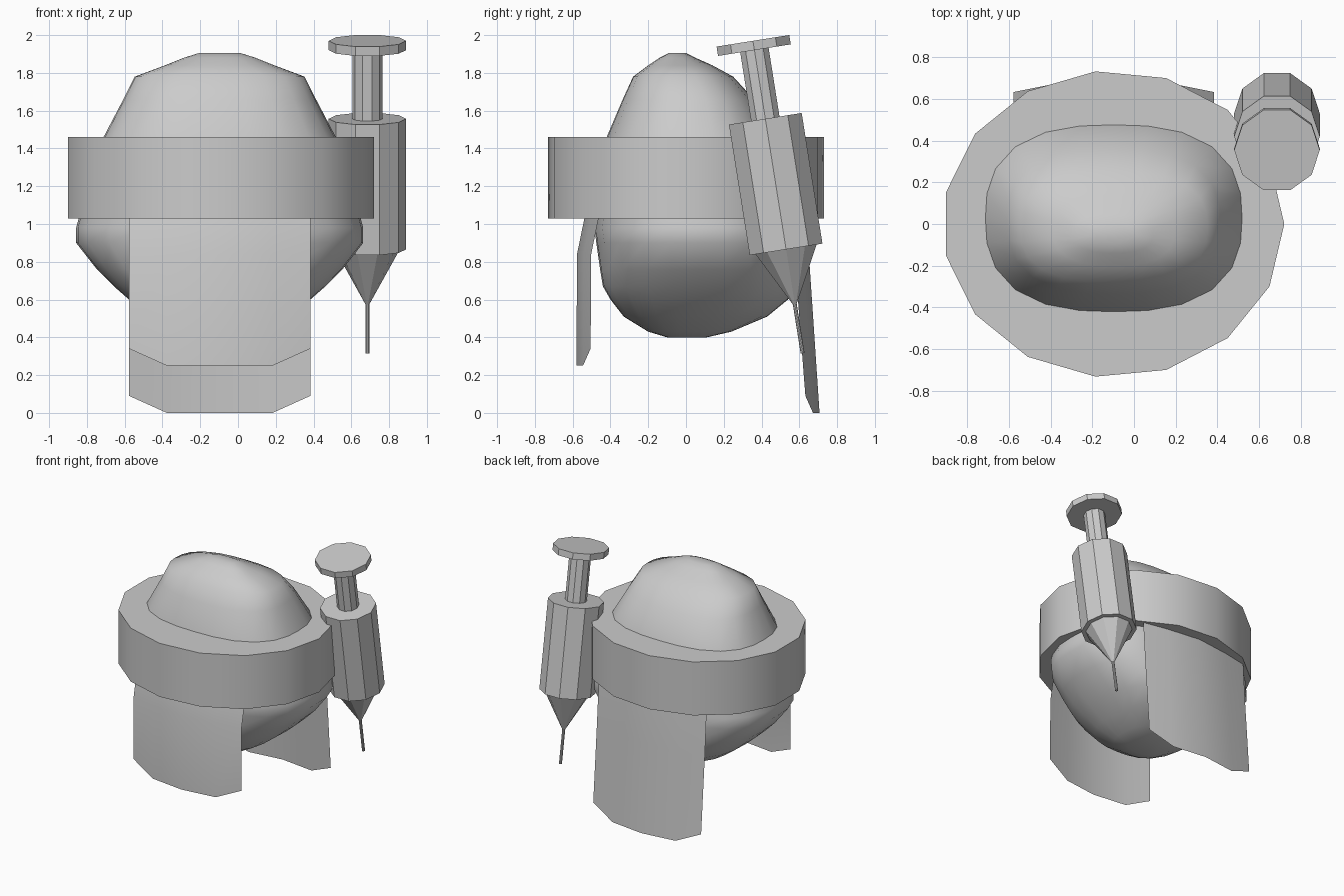
import bpy, math
from mathutils import Matrix

if "Cube" in bpy.data.objects:
    bpy.data.objects.remove(bpy.data.objects["Cube"])


def make(name, verts, faces, matrix=None, angle=30):
    me = bpy.data.meshes.new(name)
    me.from_pydata(verts, [], faces)
    ob = bpy.data.objects.new(name, me)
    bpy.context.collection.objects.link(ob)
    if matrix:
        ob.matrix_world = matrix
    bpy.ops.object.select_all(action='DESELECT')
    ob.select_set(True)
    bpy.context.view_layer.objects.active = ob
    bpy.ops.object.shade_smooth_by_angle(angle=math.radians(angle))
    return ob


def loft(name, rows, n, cx=0, power=2, matrix=None, angle=30):
    """Stack of superellipse loops, bottom to top: (z, half width x, y centre, half depth y)."""
    verts, faces = [], []
    for z, rx, cy, ry in rows:
        for i in range(n):
            a = 2 * math.pi * i / n
            c, s = math.cos(a), math.sin(a)
            k = (abs(c) ** power + abs(s) ** power) ** (-1 / power)
            verts.append((cx + rx * k * c, cy + ry * k * s, z))
    for r in range(len(rows) - 1):
        for i in range(n):
            j = (i + 1) % n
            faces.append((r * n + i, r * n + j, (r + 1) * n + j, (r + 1) * n + i))
    faces.append(tuple(reversed(range(n))))
    faces.append(tuple(range((len(rows) - 1) * n, len(rows) * n)))
    return make(name, verts, faces, matrix, angle)


# Lumpy rounded body: (z, half width, front y, back y)
profile = [
    (0.40, 0.12, -0.10, 0.11), (0.43, 0.22, -0.20, 0.24), (0.51, 0.36, -0.33, 0.43),
    (0.60, 0.48, -0.40, 0.54), (0.67, 0.56, -0.44, 0.57), (0.76, 0.65, -0.455, 0.585),
    (0.90, 0.76, -0.475, 0.59), (0.98, 0.76, -0.485, 0.59), (1.20, 0.70, -0.46, 0.54),
    (1.46, 0.615, -0.42, 0.475), (1.66, 0.51, -0.335, 0.36), (1.78, 0.45, -0.28, 0.25),
    (1.84, 0.29, -0.20, 0.14), (1.88, 0.19, -0.14, 0.05), (1.905, 0.11, -0.09, 0.0)]
loft("body", [(z, rx, (a + b) / 2, (b - a) / 2) for z, rx, a, b in profile],
     24, cx=-0.097, power=2.6, angle=50)

# Wide band around the body
loft("band", [(1.03, 0.819, 0, 0.735), (1.46, 0.819, 0, 0.735)], 15, cx=-0.099)


# Curved hanging flaps, front and back
def flap(name, rows, sign, low):
    cols = [(-0.48, 0, 0.09), (-0.28, 0.04, 0), (0, 0.075, 0), (0.28, 0.04, 0), (0.48, 0, 0.09)]
    rows = [(low, rows[0][1])] + rows[1:]
    verts, faces = [], []
    for r, (z, y) in enumerate(rows):
        for x, bulge, lift in cols:
            verts.append((x - 0.097, sign * (y + bulge), z + (lift if r == 0 else 0)))
    n = len(cols)
    for r in range(len(rows) - 1):
        for i in range(n - 1):
            f = (r * n + i, r * n + i + 1, (r + 1) * n + i + 1, (r + 1) * n + i)
            faces.append(f if sign < 0 else f[::-1])
    make(name, verts, faces, angle=45)


flap("front_flap", [(0.25, 0.505), (0.84, 0.502), (1.03, 0.463), (1.10, 0.45)], -1, 0.25)
flap("back_flap", [(0.0, 0.632), (0.70, 0.585), (1.03, 0.563), (1.10, 0.555)], 1, 0.0)

# Tilted syringe, each part ten-sided around the same axis
axis = Matrix.Translation((0.685, 0.42, 1.557)) @ Matrix.Rotation(math.radians(9.03), 4, 'X')
for name, z0, r0, z1, r1 in [
        ("syringe_barrel", -0.70, 0.205, 0.0, 0.205),
        ("syringe_plunger_rod", 0.0, 0.08, 0.368, 0.08),
        ("syringe_thumb_disc", 0.368, 0.205, 0.418, 0.205),
        ("syringe_nozzle", -0.995, 0.01, -0.70, 0.172),
        ("syringe_needle", -1.257, 0.011, -0.98, 0.011)]:
    loft(name, [(z0, r0, 0, r0), (z1, r1, 0, r1)], 10, matrix=axis)
